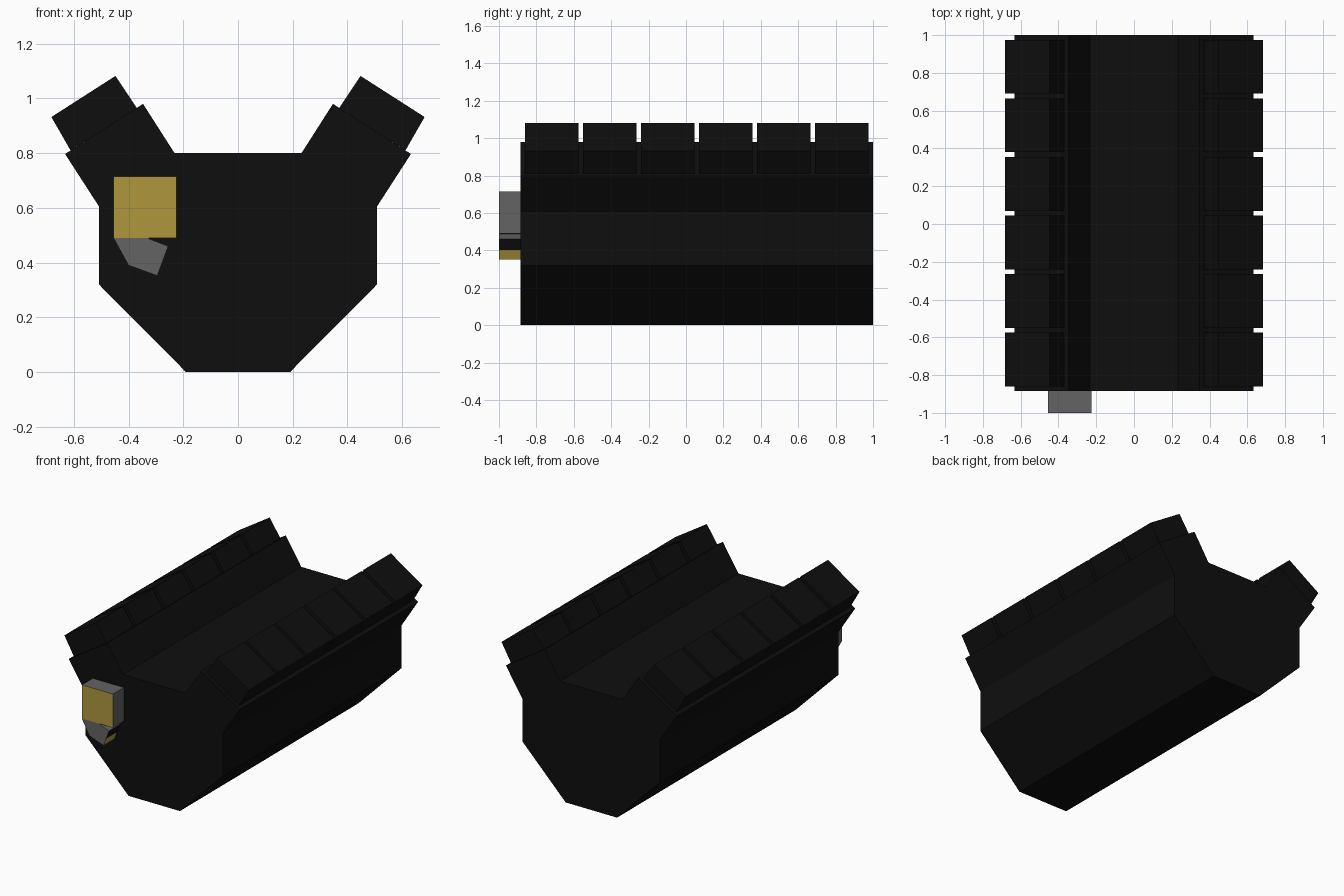
import bpy, bmesh

if "Cube" in bpy.data.objects:
    bpy.data.objects.remove(bpy.data.objects["Cube"])


def material(name, rgb):
    m = bpy.data.materials.new(name)
    m.diffuse_color = (*rgb, 1)
    m.use_nodes = True
    m.node_tree.nodes["Principled BSDF"].inputs["Base Color"].default_value = m.diffuse_color
    return m


BLACK = material("black iron", (0.0045, 0.0045, 0.0045))
GREY = material("grey metal", (0.125, 0.125, 0.125))
YELLOW = material("brass yellow", (0.43, 0.31, 0.046))


def prism(name, profile, y0, y1, mats, rule=None):
    """Extrude an xz profile from y0 to y1; rule(face) gives the material index."""
    bm = bmesh.new()
    face = bm.faces.new([bm.verts.new((x, y0, z)) for x, z in profile])
    ext = bmesh.ops.extrude_face_region(bm, geom=[face], use_keep_orig=True)
    for v in ext["geom"]:
        if isinstance(v, bmesh.types.BMVert):
            v.co.y = y1
    bmesh.ops.recalc_face_normals(bm, faces=bm.faces)
    bm.normal_update()
    if rule:
        for f in bm.faces:
            f.material_index = rule(f)
    me = bpy.data.meshes.new(name)
    bm.to_mesh(me)
    bm.free()
    for m in mats:
        me.materials.append(m)
    ob = bpy.data.objects.new(name, me)
    bpy.context.collection.objects.link(ob)
    return ob


# engine block with two angled cylinder banks
half = [(0.19, 0), (0.508, 0.32), (0.508, 0.605), (0.632, 0.797),
        (0.347, 0.98), (0.232, 0.80)]
prism("engine_block", half + [(-x, z) for x, z in reversed(half)],
      -0.885, 1.0, [BLACK])

# six separate cylinder heads on each bank
head = [(0.37, 0.965), (0.612, 0.81), (0.682, 0.932), (0.448, 1.082)]
for side, label in ((1, "right"), (-1, "left")):
    for i in range(6):
        y = -0.86 + i * 0.31
        prism(f"{label}_cylinder_head_{i + 1}", [(side * x, z) for x, z in head],
              y, y + 0.285, [BLACK])

# pump on the front: yellow intake face, grey casing
prism("pump_housing", [(-0.455, 0.49), (-0.225, 0.49), (-0.225, 0.715), (-0.455, 0.715)],
      -1.0, -0.885, [GREY, YELLOW], lambda f: int(f.normal.y < -0.9))

# bent outlet below the pump; its open end is yellow low down and black above
outlet = [(-0.455, 0.49), (-0.40, 0.39), (-0.295, 0.352), (-0.276, 0.403),
          (-0.255, 0.46), (-0.325, 0.487), (-0.325, 0.49)]


def outlet_colour(f):
    if f.normal.x > 0.8:
        return 1 if f.calc_center_median().z < 0.4 else 2
    return 0


prism("pump_outlet", outlet, -1.0, -0.885, [GREY, YELLOW, BLACK], outlet_colour)
